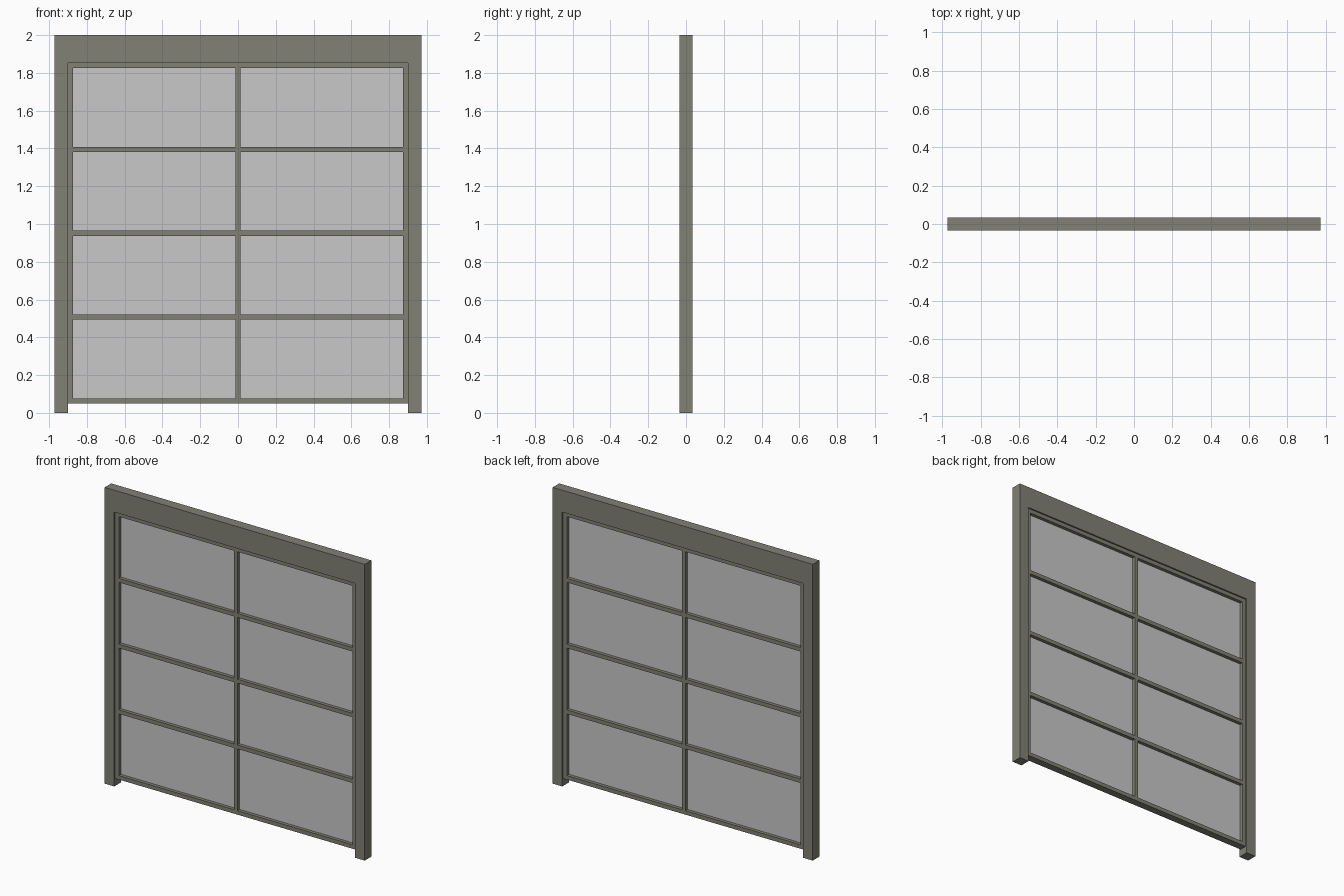
import bpy

cube = bpy.data.objects.get("Cube")
if cube:
    bpy.data.objects.remove(cube, do_unlink=True)


def make_material(name, colour):
    mat = bpy.data.materials.new(name)
    mat.use_nodes = True
    mat.diffuse_color = (*colour, 1)
    mat.node_tree.nodes["Principled BSDF"].inputs["Base Color"].default_value = (*colour, 1)
    return mat


PAINT = make_material("grey green paint", (0.22, 0.22, 0.18))
GLASS = make_material("pale grey glass", (0.58, 0.58, 0.58))


def box(name, x, z, half_depth, mat):
    """Box spanning the x and z ranges, centred on y = 0."""
    bpy.ops.mesh.primitive_cube_add(size=1)
    ob = bpy.context.object
    ob.name = name
    ob.location = ((x[0] + x[1]) / 2, 0, (z[0] + z[1]) / 2)
    ob.scale = (x[1] - x[0], 2 * half_depth, z[1] - z[0])
    bpy.ops.object.transform_apply(location=True, rotation=False, scale=True)
    ob.data.materials.append(mat)
    return ob


WIDTH, HEIGHT, DEPTH = 0.971, 2.0, 0.035   # outer frame (half width, half depth)
INNER, HEAD, SILL = 0.90, 1.852, 0.05      # opening in the outer frame
BAR, SASH_DEPTH = 0.027, 0.025             # sash and glazing bar section
ROWS = 4

# Outer frame: head with a post down each side
box("frame_head", (-WIDTH, WIDTH), (HEAD, HEIGHT), DEPTH, PAINT)
box("right_post", (-WIDTH, -INNER), (0, HEAD), DEPTH, PAINT)
box("left_post", (INNER, WIDTH), (0, HEAD), DEPTH, PAINT)

# Recessed sash
edge, bottom, top = INNER - BAR, SILL + BAR, HEAD - BAR
box("sash_top_rail", (-INNER, INNER), (top, HEAD), SASH_DEPTH, PAINT)
box("sash_bottom_rail", (-INNER, INNER), (SILL, bottom), SASH_DEPTH, PAINT)
box("right_sash_stile", (-INNER, -edge), (bottom, top), SASH_DEPTH, PAINT)
box("left_sash_stile", (edge, INNER), (bottom, top), SASH_DEPTH, PAINT)

# Glazing bars and panes, row by row
pane = (top - bottom - (ROWS - 1) * BAR) / ROWS
for row in range(ROWS):
    z = bottom + row * (pane + BAR)
    box(f"upright_bar_{row + 1}", (-BAR / 2, BAR / 2), (z, z + pane), SASH_DEPTH, PAINT)
    box(f"right_pane_{row + 1}", (-edge, -BAR / 2), (z, z + pane), 0.002, GLASS)
    box(f"left_pane_{row + 1}", (BAR / 2, edge), (z, z + pane), 0.002, GLASS)
    if row < ROWS - 1:
        box(f"cross_bar_{row + 1}", (-edge, edge), (z + pane, z + pane + BAR), SASH_DEPTH, PAINT)
